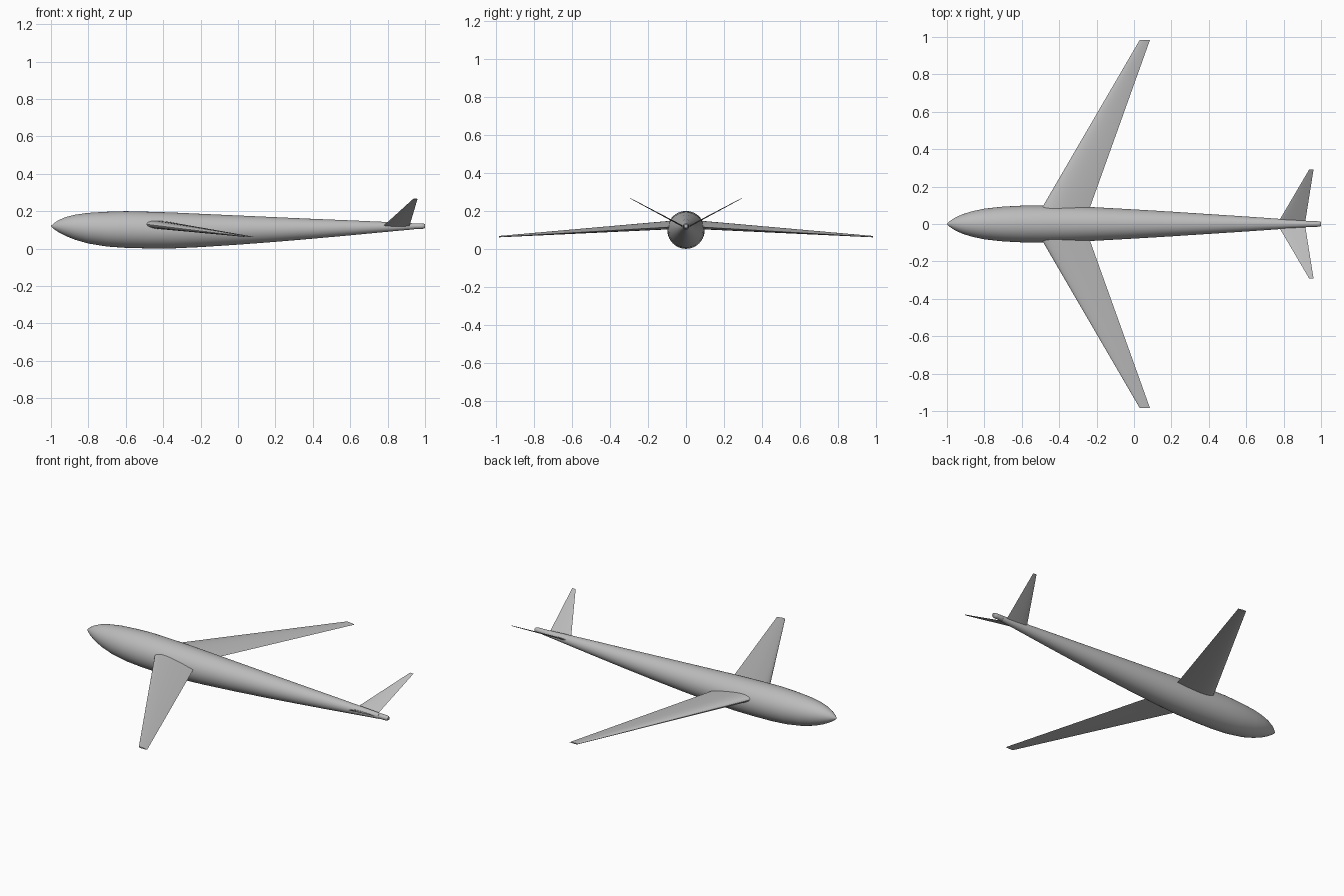
import bpy, bmesh, math

cube = bpy.data.objects.get("Cube")
if cube:
    bpy.data.objects.remove(cube, do_unlink=True)

grey = bpy.data.materials.new("airframe grey")
grey.use_nodes = True
colour = (0.5, 0.5, 0.5, 1)
grey.diffuse_color = colour
grey.node_tree.nodes["Principled BSDF"].inputs["Base Color"].default_value = colour


def loft(name, rings, angle=40):
    """Skin a list of equal closed rings and cap both ends."""
    bm = bmesh.new()
    loops = [[bm.verts.new(p) for p in ring] for ring in rings]
    n = len(loops[0])
    for a, b in zip(loops, loops[1:]):
        for i in range(n):
            j = (i + 1) % n
            bm.faces.new((a[i], a[j], b[j], b[i]))
    bm.faces.new(loops[0])
    bm.faces.new(loops[-1])
    bmesh.ops.recalc_face_normals(bm, faces=bm.faces)
    mesh = bpy.data.meshes.new(name)
    bm.to_mesh(mesh)
    bm.free()
    mesh.materials.append(grey)
    obj = bpy.data.objects.new(name, mesh)
    bpy.context.collection.objects.link(obj)
    bpy.ops.object.select_all(action='DESELECT')
    obj.select_set(True)
    bpy.context.view_layer.objects.active = obj
    bpy.ops.object.shade_smooth_by_angle(angle=math.radians(angle))
    return obj


def circle(x, z, r, n=40):
    turn = [2 * math.pi * i / n for i in range(n)]
    return [(x, r * math.cos(t), z + r * math.sin(t)) for t in turn]


def airfoil(lead, trail, thick, lean, n=14):
    """Closed section from leading to trailing point; lean tilts its thickness."""
    chord = [0.5 - 0.5 * math.cos(math.pi * i / n) for i in range(n + 1)]

    def point(c, sign):
        h = sign * thick * 5 * (0.2969 * math.sqrt(c) - 0.126 * c - 0.3516 * c ** 2
                                + 0.2843 * c ** 3 - 0.1036 * c ** 4)
        x, y, z = (a + (b - a) * c for a, b in zip(lead, trail))
        return (x, y - h * math.sin(lean), z + h * math.cos(lean))

    return [point(c, 1) for c in chord] + [point(c, -1) for c in chord[-2:0:-1]]


# Body: (x, centre height, radius) from nose to tail
stations = [
    (-1, 0.12, 0.001), (-0.985, 0.12, 0.015), (-0.96, 0.12, 0.032),
    (-0.92, 0.118, 0.051), (-0.87, 0.114, 0.067), (-0.8, 0.109, 0.082),
    (-0.7, 0.104, 0.093), (-0.6, 0.102, 0.098), (-0.48, 0.099, 0.098),
    (-0.35, 0.097, 0.096), (-0.2, 0.097, 0.089), (0, 0.099, 0.078),
    (0.2, 0.102, 0.066), (0.4, 0.106, 0.053), (0.6, 0.111, 0.04),
    (0.8, 0.116, 0.026), (0.94, 0.119, 0.016)]
loft("fuselage", [circle(*s) for s in stations])

# Small tail cone with a rounded end
tail = [(0.92, 0.012), (0.94, 0.015), (0.98, 0.015), (0.995, 0.013), (1, 0.009)]
loft("tail_cone", [circle(x, 0.12, r, 24) for x, r in tail])

# Wings and V tail, one of each per side
for side, s in (("left", 1), ("right", -1)):
    lean = -0.08 * s
    loft(side + "_wing", [
        airfoil((-0.52, 0.04 * s, 0.133), (-0.25, 0.04 * s, 0.117), 0.046, lean),
        airfoil((-0.49, 0.09 * s, 0.13), (-0.235, 0.09 * s, 0.115), 0.043, lean),
        airfoil((0.03, 0.983 * s, 0.066), (0.085, 0.983 * s, 0.063), 0.007, lean)])
    loft(side + "_tail_fin", [
        airfoil((0.77, 0.008 * s, 0.115), (0.915, 0.008 * s, 0.115), 0.008, 0.5 * s),
        airfoil((0.937, 0.292 * s, 0.266), (0.96, 0.292 * s, 0.266), 0.003, 0.5 * s)])
